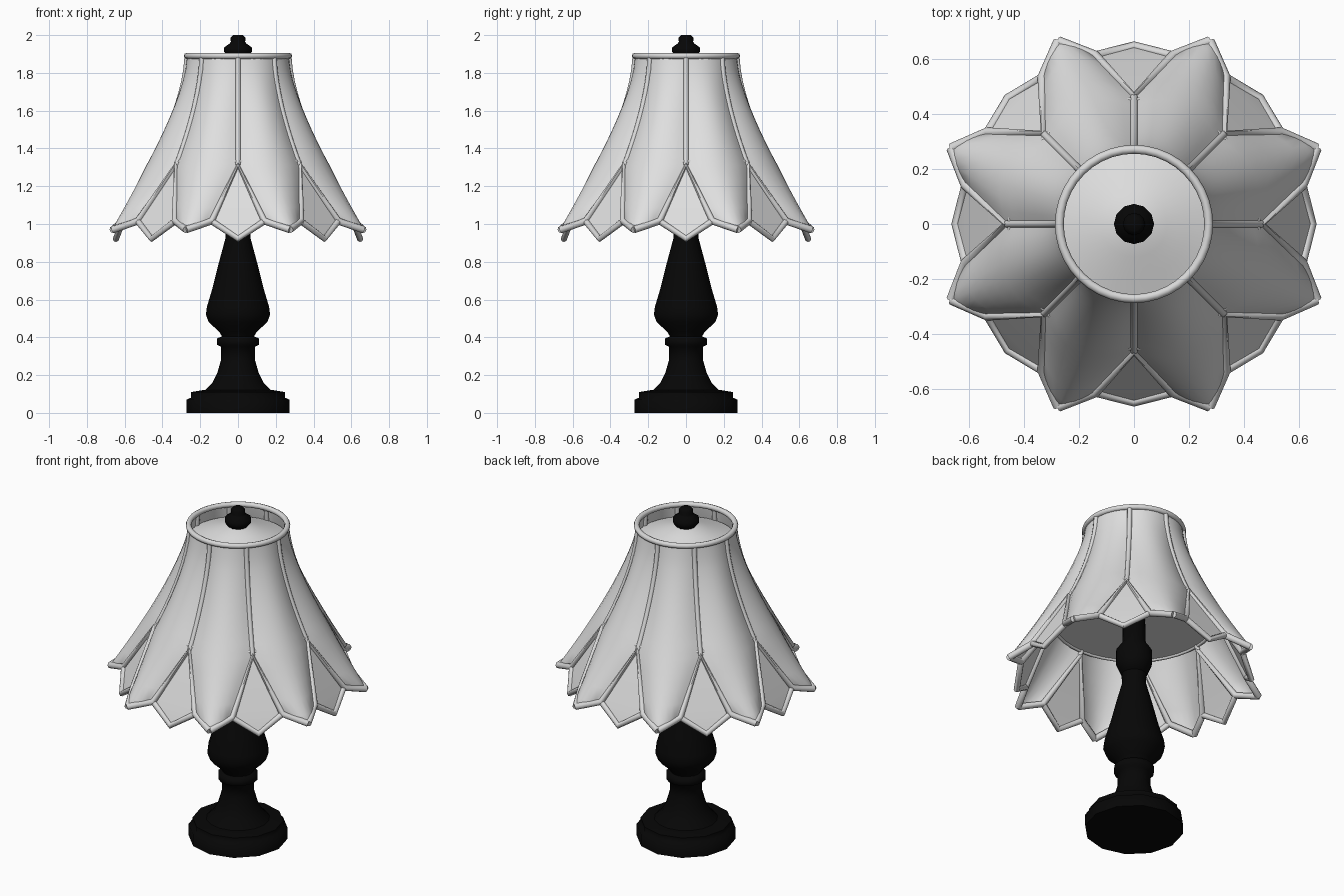
import bpy
import math
from mathutils import Vector

cube = bpy.data.objects.get("Cube")
if cube:
    bpy.data.objects.remove(cube, do_unlink=True)


def material(name, rgb, rough):
    mat = bpy.data.materials.new(name)
    mat.use_nodes = True
    mat.diffuse_color = (*rgb, 1)
    bsdf = mat.node_tree.nodes["Principled BSDF"]
    bsdf.inputs["Base Color"].default_value = (*rgb, 1)
    bsdf.inputs["Roughness"].default_value = rough
    return mat


CLOTH = material("pale_fabric", (0.74, 0.74, 0.74), 0.8)
TRIM = material("grey_piping", (0.69, 0.69, 0.69), 0.7)
BLACK = material("black_metal", (0.002, 0.002, 0.002), 0.6)

PETALS = 8
STEP = math.tau / PETALS
TOP_Z, NOTCH_Z, SHOULDER_Z, TIP_Z = 1.88, 1.31, 1.015, 0.97


def polar(r, angle, z):
    return Vector((r * math.cos(angle), r * math.sin(angle), z))


def circle(r, z, n=40):
    return [polar(r, math.tau * i / n, z) for i in range(n)]


def finish(obj, mat, angle=40):
    obj.data.materials.append(mat)
    bpy.ops.object.select_all(action='DESELECT')
    obj.select_set(True)
    bpy.context.view_layer.objects.active = obj
    if obj.type == 'CURVE':
        bpy.ops.object.convert(target='MESH')
    bpy.ops.object.shade_smooth_by_angle(angle=math.radians(angle))


def mesh_object(name, verts, faces, mat, angle=40):
    mesh = bpy.data.meshes.new(name)
    mesh.from_pydata(verts, [], faces)
    mesh.update()
    obj = bpy.data.objects.new(name, mesh)
    bpy.context.collection.objects.link(obj)
    finish(obj, mat, angle)


def lathe(name, profile, mat, sides, angle=40, floor=True):
    """Spin (radius, height) points, listed bottom to top, around z."""
    verts = [co for r, z in profile for co in circle(r, z, sides)]
    faces = []
    for k in range(len(profile) - 1):
        for i in range(sides):
            j = (i + 1) % sides
            a, b = k * sides, (k + 1) * sides
            faces.append((a + i, a + j, b + j, b + i))
    if floor:
        faces.append(tuple(reversed(range(sides))))
    faces.append(tuple(range(len(verts) - sides, len(verts))))
    mesh_object(name, verts, faces, mat, angle)


def piping(name, paths, radius, cyclic=False):
    curve = bpy.data.curves.new(name, 'CURVE')
    curve.dimensions = '3D'
    curve.bevel_depth = radius
    curve.bevel_resolution = 2
    curve.use_fill_caps = True
    for path in paths:
        spline = curve.splines.new('POLY')
        spline.points.add(len(path) - 1)
        for point, co in zip(spline.points, path):
            point.co = (*co, 1)
        spline.use_cyclic_u = cyclic
    obj = bpy.data.objects.new(name, curve)
    bpy.context.collection.objects.link(obj)
    finish(obj, TRIM, 50)


# Flaring outlines of the shade: along a seam and along a petal's middle
def seam_radius(z):
    return 0.27 + 0.19 * ((TOP_Z - z) / (TOP_Z - NOTCH_Z)) ** 1.6


def middle_radius(z):
    return 0.272 + 0.448 * ((TOP_Z - z) / (TOP_Z - TIP_Z)) ** 1.35


NOTCH = polar(seam_radius(NOTCH_Z), STEP / 2, NOTCH_Z)
HALF_SHOULDER = math.radians(9.6)
SHOULDER = polar(0.626, HALF_SHOULDER, SHOULDER_Z)

# Right-hand edge of a petal centred on angle 0
UPPER, LOWER, ACROSS = 9, 4, 8
edge = []
for i in range(UPPER + 1):
    z = TOP_Z + (NOTCH_Z - TOP_Z) * i / UPPER
    edge.append(polar(seam_radius(z), STEP / 2, z))
edge += [NOTCH.lerp(SHOULDER, i / LOWER) for i in range(1, LOWER + 1)]

# Bulging fabric petals
verts, faces = [], []
for p in range(PETALS):
    centre = (p + 0.5) * STEP
    base = len(verts)
    for co in edge:
        half, r_edge = math.atan2(co.y, co.x), co.xy.length
        for j in range(ACROSS + 1):
            u = 2 * j / ACROSS - 1
            r = r_edge + (middle_radius(co.z) - r_edge) * (1 - abs(u) ** 1.7)
            verts.append(polar(r, centre + u * half, co.z))
    row = ACROSS + 1
    for i in range(len(edge) - 1):
        for j in range(ACROSS):
            a = base + i * row + j
            faces.append((a, a + row, a + row + 1, a + 1))
    tip = len(verts)
    verts.append(polar(middle_radius(TIP_Z), centre, TIP_Z))
    faces += [(tip - row + j, tip, tip - row + j + 1) for j in range(ACROSS)]
mesh_object("shade_petals", verts, faces, CLOTH, 60)

# Diamond gussets between the petals, and all piping paths
verts, faces = [], []
seams, petal_edges, gusset_edges = [], [], []
spread = STEP / 2 - HALF_SHOULDER
for p in range(PETALS):
    a = p * STEP
    notch = polar(seam_radius(NOTCH_Z), a, NOTCH_Z)
    left = polar(0.626, a - spread, SHOULDER_Z)
    right = polar(0.626, a + spread, SHOULDER_Z)
    low = polar(0.646, a, 0.922)
    k = len(verts)
    verts += [notch, left, low, right]
    faces += [(k, k + 1, k + 3), (k + 1, k + 2, k + 3)]
    seams.append([polar(co.xy.length, a, co.z) for co in edge[:UPPER + 1]])
    tip_before = polar(0.717, a - STEP / 2, TIP_Z)
    tip_after = polar(0.717, a + STEP / 2, TIP_Z)
    petal_edges.append([tip_before, left, notch, right, tip_after])
    gusset_edges.append([left, low, right])
mesh_object("shade_gussets", verts, faces, CLOTH)
piping("seam_piping", seams, 0.014)
piping("petal_piping", petal_edges, 0.019)
piping("gusset_piping", gusset_edges, 0.017)

# Rings at the top of the shade and around the inner panel
piping("top_ring", [circle(0.271, 1.89)], 0.016, True)
piping("inner_ring", [circle(0.45, 1.33)], 0.01, True)

# Shallow lid under the top ring, and flat panel closing the shade from below
lathe("shade_lid", [(0.275, 1.815), (0.2, 1.84), (0.12, 1.868), (0.05, 1.889), (0.01, 1.893)],
      CLOTH, 32, 60, floor=False)
panel = circle(0.45, 1.33)
mesh_object("inner_panel", panel, [tuple(reversed(range(len(panel))))], CLOTH)

# Foot, turned stem, and socket with rod
lathe("foot", [(0.272, 0), (0.272, 0.07), (0.25, 0.08), (0.25, 0.11), (0.19, 0.12)],
      BLACK, 12, 80)
lathe("stem", [(0.19, 0.1), (0.175, 0.12), (0.135, 0.16), (0.11, 0.21), (0.09, 0.28),
               (0.09, 0.35), (0.11, 0.36), (0.11, 0.395), (0.085, 0.405), (0.1, 0.43),
               (0.155, 0.48), (0.17, 0.52), (0.165, 0.56), (0.135, 0.66), (0.1, 0.8),
               (0.065, 0.93), (0.07, 0.99)], BLACK, 16, 80)
lathe("socket", [(0.07, 0.98), (0.1, 1.05), (0.1, 1.13), (0.065, 1.18), (0.06, 1.38),
                 (0.02, 1.4), (0.02, 1.9)], BLACK, 16, 80)

# Finial
lathe("finial", [(0.03, 1.86), (0.06, 1.895), (0.073, 1.91), (0.073, 1.935), (0.045, 1.955),
                 (0.038, 1.965), (0.04, 1.985), (0.025, 2.0)], BLACK, 12, 80)
